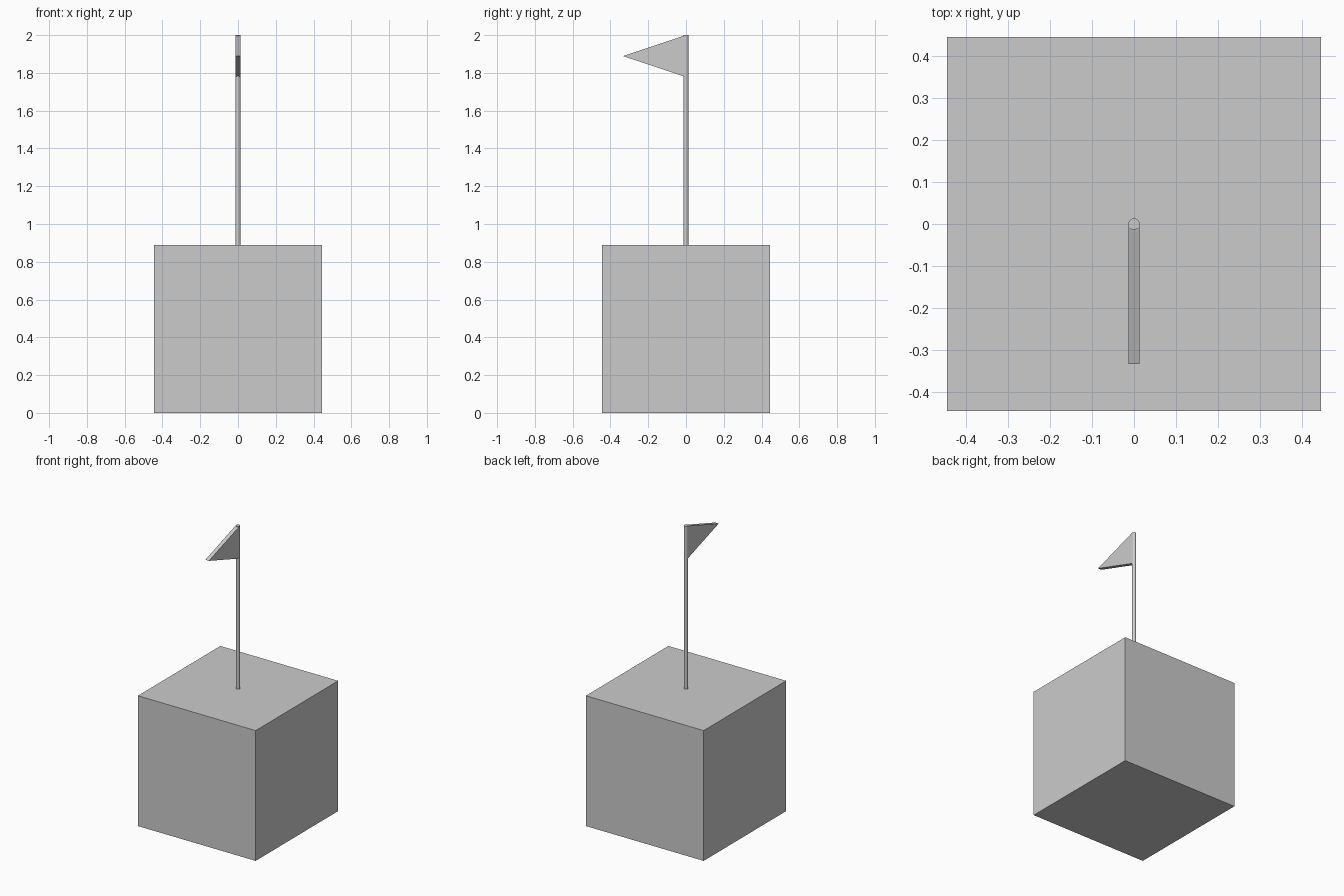
import bpy
import bmesh

old = bpy.data.objects.get("Cube")
if old:
    bpy.data.objects.remove(old, do_unlink=True)

SIDE = 0.889       # edge of the block
TOP = 2.0          # tip of the pole
RADIUS = 0.0135    # pole radius, also half the flag thickness

# One grey for everything
grey = bpy.data.materials.new("light_grey")
grey.use_nodes = True
colour = (0.6, 0.6, 0.6, 1)
grey.diffuse_color = colour
grey.node_tree.nodes["Principled BSDF"].inputs["Base Color"].default_value = colour

# Block
bpy.ops.mesh.primitive_cube_add(size=SIDE, location=(0, 0, SIDE / 2))
block = bpy.context.object
block.name = "block"
block.data.materials.append(grey)

# Pole standing on the block
bpy.ops.mesh.primitive_cylinder_add(
    vertices=32, radius=RADIUS, depth=TOP - SIDE, location=(0, 0, (TOP + SIDE) / 2))
pole = bpy.context.object
pole.name = "pole"
pole.data.materials.append(grey)
bpy.ops.object.shade_smooth_by_angle()

# Pennant: a triangle extruded across x, pointing forward
bm = bmesh.new()
outline = [(0, TOP), (-0.333, 1.889), (0, 1.778)]
face = bm.faces.new([bm.verts.new((-RADIUS, y, z)) for y, z in outline])
side = bmesh.ops.extrude_face_region(bm, geom=[face])
moved = [v for v in side["geom"] if isinstance(v, bmesh.types.BMVert)]
bmesh.ops.translate(bm, verts=moved, vec=(2 * RADIUS, 0, 0))
bmesh.ops.recalc_face_normals(bm, faces=bm.faces)
mesh = bpy.data.meshes.new("flag")
bm.to_mesh(mesh)
bm.free()
mesh.materials.append(grey)
flag = bpy.data.objects.new("flag", mesh)
bpy.context.collection.objects.link(flag)
